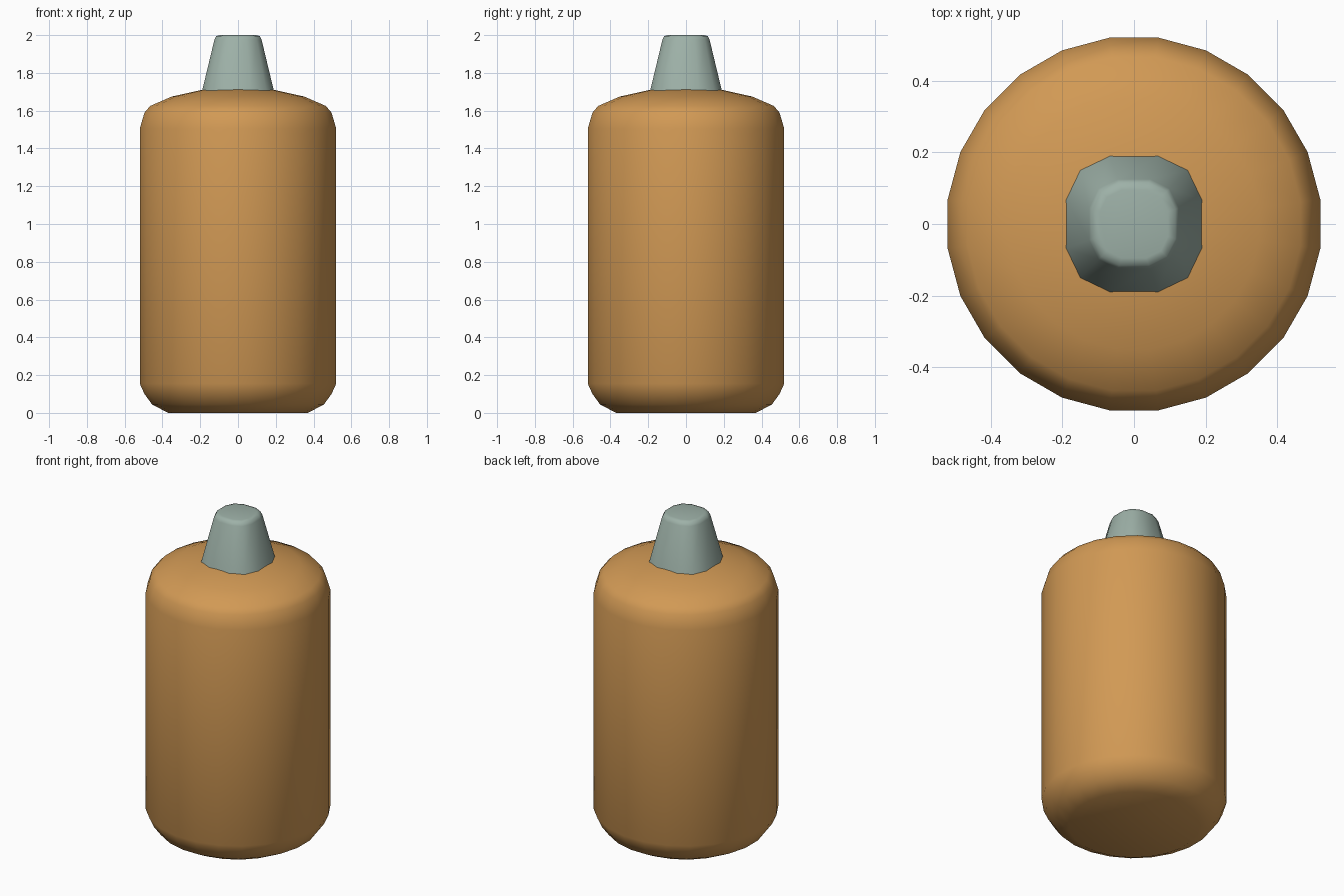
import bpy, bmesh, math

cube = bpy.data.objects.get("Cube")
if cube:
    bpy.data.objects.remove(cube, do_unlink=True)


def material(name, rgb):
    mat = bpy.data.materials.new(name)
    mat.use_nodes = True
    color = (*rgb, 1.0)
    mat.diffuse_color = color
    bsdf = mat.node_tree.nodes["Principled BSDF"]
    bsdf.inputs["Base Color"].default_value = color
    bsdf.inputs["Roughness"].default_value = 0.8
    return mat


def circle(sides):
    """Unit ring with flat sides facing the axes, apothem 1."""
    r = 1 / math.cos(math.pi / sides)
    angles = [2 * math.pi * (i + 0.5) / sides for i in range(sides)]
    return [(r * math.cos(a), r * math.sin(a)) for a in angles]


def rounded_square(flat, corner):
    """Unit twelve-sided ring: one quarter turned four times."""
    quarter = [(1, flat), (corner, corner), (flat, 1)]
    ring = []
    for _ in range(4):
        ring += quarter
        quarter = [(-y, x) for x, y in quarter]
    return ring


def stack(name, ring, profile, mat, angle):
    """Loft a ring through (scale, height) steps and cap both ends."""
    bm = bmesh.new()
    loops = [[bm.verts.new((x * s, y * s, z)) for x, y in ring] for s, z in profile]
    n = len(ring)
    for low, high in zip(loops, loops[1:]):
        for i in range(n):
            j = (i + 1) % n
            bm.faces.new((low[i], low[j], high[j], high[i]))
    bm.faces.new(loops[0][::-1])
    bm.faces.new(loops[-1])
    bmesh.ops.recalc_face_normals(bm, faces=bm.faces)
    mesh = bpy.data.meshes.new(name)
    bm.to_mesh(mesh)
    bm.free()
    mesh.materials.append(mat)
    obj = bpy.data.objects.new(name, mesh)
    bpy.context.collection.objects.link(obj)
    bpy.ops.object.select_all(action="DESELECT")
    obj.select_set(True)
    bpy.context.view_layer.objects.active = obj
    bpy.ops.object.shade_smooth_by_angle(angle=math.radians(angle))
    return obj


orange = material("warm orange", (0.64, 0.32, 0.09))
grey = material("grey green", (0.34, 0.44, 0.39))

# Bottle body with rounded base and shoulder
stack("bottle_body", circle(24),
      [(0.37, 0), (0.455, 0.045), (0.495, 0.10), (0.52, 0.155),
       (0.52, 1.505), (0.495, 1.59), (0.465, 1.625), (0.35, 1.675), (0.17, 1.715)],
      orange, 35)

# Tapered nozzle, with a small softened rim
stack("nozzle", rounded_square(0.36, 0.79),
      [(0.19, 1.705), (0.125, 1.975), (0.115, 1.995), (0.095, 2.0)],
      grey, 50)
